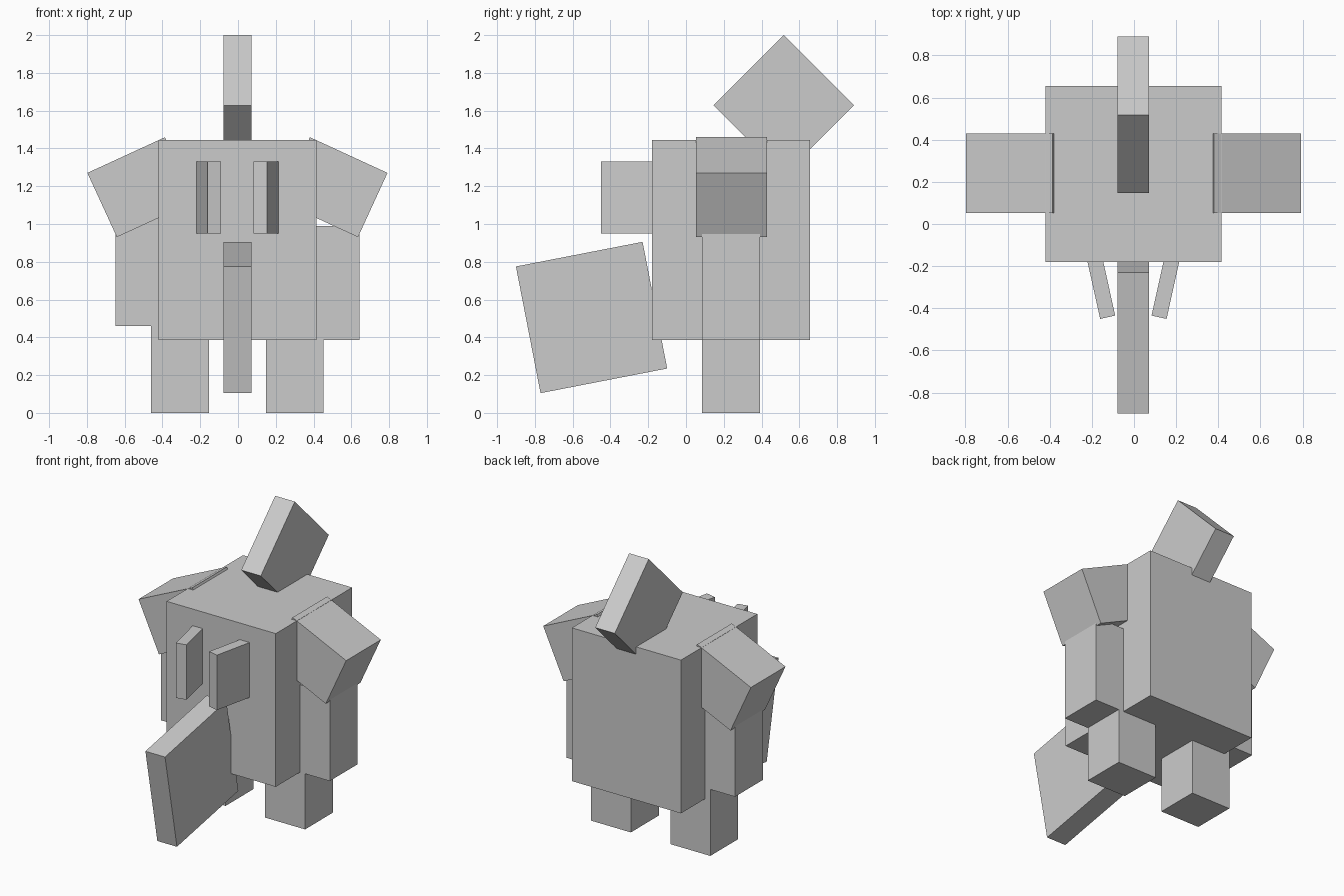
import bpy
from math import radians

if "Cube" in bpy.data.objects:
    bpy.data.objects.remove(bpy.data.objects["Cube"])

CX = -0.003  # mirror plane of the figure


def box(name, centre, size, rot=(0, 0, 0)):
    """Flat-faced box with rotation in degrees."""
    bpy.ops.mesh.primitive_cube_add(size=1, location=centre,
                                    rotation=[radians(a) for a in rot])
    ob = bpy.context.object
    ob.name = name
    ob.scale = size
    return ob


# Main body block
box("body", (CX, 0.238, 0.915), (0.835, 0.835, 1.06))

# Square crest standing on one corner, sunk into the top of the body
box("crest", (CX, 0.518, 1.628), (0.15, 0.526, 0.526), (45, 0, 0))

# Tilted square plate hanging at the front
box("front_plate", (CX, -0.50, 0.505), (0.15, 0.683, 0.683), (-11, 0, 0)).rotation_euler.x = radians(11)

for side, s in (("left", -1), ("right", 1)):
    # Leg, running up inside the body
    box(side + "_leg", (CX + s * 0.304, 0.238, 0.3025), (0.305, 0.305, 0.605))
    # Arm; the left one is raised slightly
    lift = 0.075 if s < 0 else 0
    box(side + "_arm", (CX + s * 0.493, 0.238, 0.6875 + lift), (0.305, 0.305, 0.605))
    # Sloping shoulder pad
    box(side + "_shoulder", (CX + s * 0.511, 0.241, 1.195), (0.452, 0.378, 0.374),
        (0, s * 24.7, 0))
    # Toed-in eye plate
    box(side + "_eye_plate", (CX + s * 0.163, -0.257, 1.14), (0.073, 0.38, 0.38),
        (0, 0, -s * 12.5))
